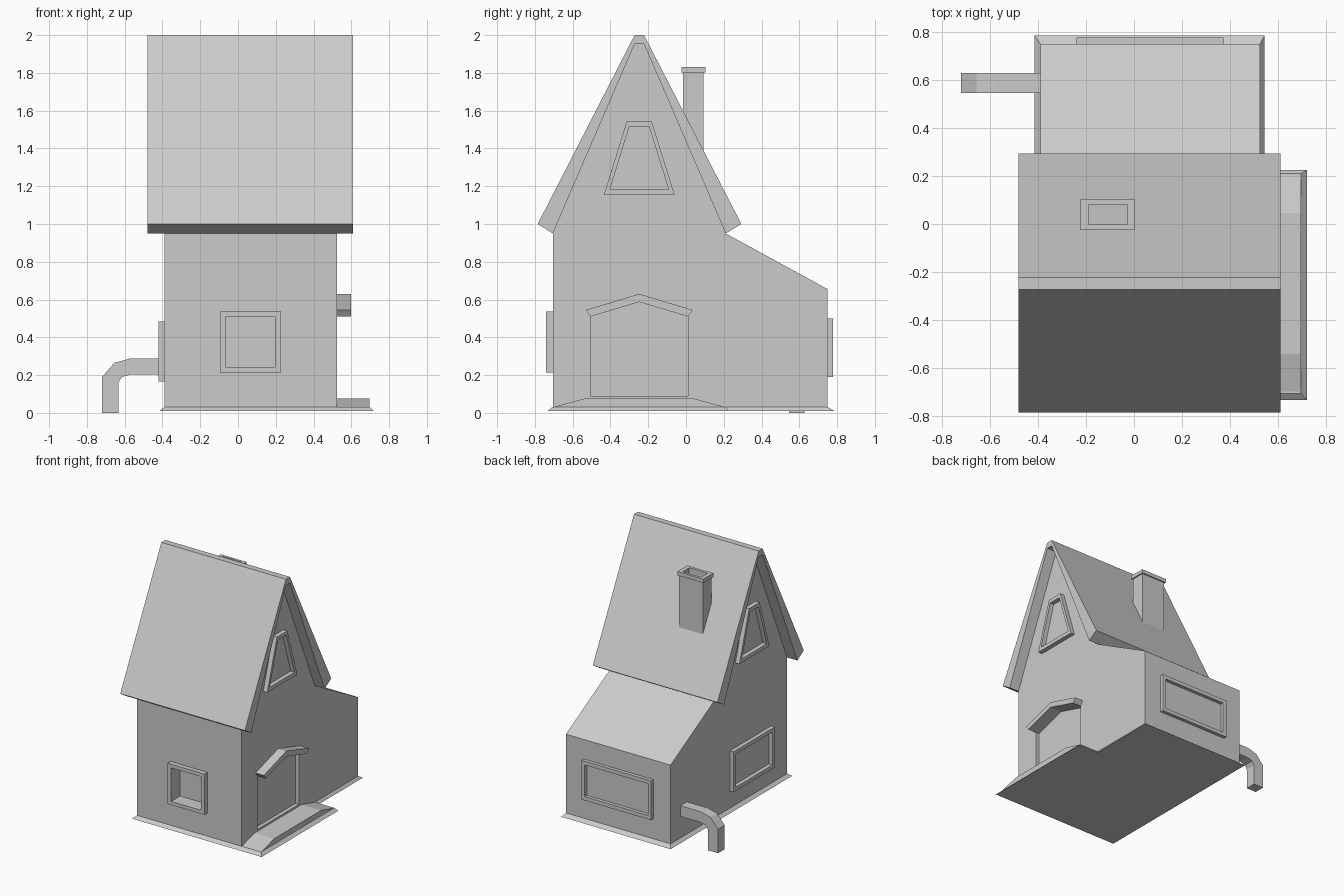
import bpy, bmesh

if "Cube" in bpy.data.objects:
    bpy.data.objects.remove(bpy.data.objects["Cube"])

MAP = {'x': lambda u, v, d: (d, u, v),
       'y': lambda u, v, d: (u, d, v),
       'z': lambda u, v, d: (u, v, d)}


def finish(name, bm):
    bmesh.ops.recalc_face_normals(bm, faces=bm.faces)
    me = bpy.data.meshes.new(name)
    bm.to_mesh(me)
    bm.free()
    ob = bpy.data.objects.new(name, me)
    bpy.context.collection.objects.link(ob)
    return ob


def bridge(bm, a, b):
    n = len(a)
    for i in range(n):
        j = (i + 1) % n
        bm.faces.new((a[i], a[j], b[j], b[i]))


def loft(name, axis, pts0, d0, pts1, d1):
    """Solid between two matching outlines at depths d0 and d1."""
    bm = bmesh.new()
    a, b = [[bm.verts.new(MAP[axis](u, v, d)) for u, v in p]
            for p, d in ((pts0, d0), (pts1, d1))]
    bridge(bm, a, b)
    bm.faces.new(a)
    bm.faces.new(b)
    return finish(name, bm)


def prism(name, axis, pts, d0, d1):
    return loft(name, axis, pts, d0, pts, d1)


def frame(name, axis, outer, inner, d0, d1):
    """Extruded ring between an outer and an inner outline."""
    bm = bmesh.new()
    o0, o1, i1, i0 = [[bm.verts.new(MAP[axis](u, v, d)) for u, v in p]
                      for p, d in ((outer, d0), (outer, d1), (inner, d1), (inner, d0))]
    for a, b in ((o0, o1), (o1, i1), (i1, i0), (i0, o0)):
        bridge(bm, a, b)
    return finish(name, bm)


def rect(u0, u1, v0, v1, inset=0.0):
    u0, u1, v0, v1 = u0 + inset, u1 - inset, v0 + inset, v1 - inset
    return [(u0, v0), (u1, v0), (u1, v1), (u0, v1)]


def cut(target, cutter):
    cutter.hide_render = True
    mod = target.modifiers.new("cut", 'BOOLEAN')
    mod.operation, mod.solver, mod.object = 'DIFFERENCE', 'EXACT', cutter
    bpy.context.view_layer.objects.active = target
    bpy.ops.object.modifier_apply(modifier=mod.name)
    bpy.data.objects.remove(cutter)


# House walls with gable and lean-to, as one side profile
L, R = -0.39, 0.525
walls = prism("walls", 'x', [(-0.705, 0.02), (-0.705, 0.95), (-0.272, 1.952), (-0.222, 1.952),
                             (0.21, 0.95), (0.75, 0.655), (0.75, 0.02)], L, R)

# Recesses for the door and the front window
door = [(-0.505, 0.09), (0.01, 0.09), (0.01, 0.51), (-0.248, 0.587), (-0.505, 0.51)]
cut(walls, prism("door_cutter", 'x', door, R - 0.03, R + 0.1))
cut(walls, prism("window_cutter", 'y', rect(-0.065, 0.197, 0.243, 0.508), -0.8, -0.63))

# Steep roof, overhanging both gables
prism("roof", 'x', [(-0.785, 1.0), (-0.272, 2.0), (-0.222, 2.0), (0.293, 1.0), (0.21, 0.95),
                    (-0.222, 1.952), (-0.272, 1.952), (-0.705, 0.95)], -0.48, 0.61)

# Chimney shaft and cap, open at the top
flue = rect(-0.197, -0.02, -0.008, 0.09, 0.008)
frame("chimney", 'z', rect(-0.212, -0.005, -0.016, 0.092), flue, 1.36, 1.806)
frame("chimney_cap", 'z', rect(-0.223, 0.005, -0.024, 0.102), flue, 1.802, 1.832)

# Window frames
frame("front_window_frame", 'y', rect(-0.095, 0.227, 0.215, 0.537),
      rect(-0.065, 0.197, 0.243, 0.508), -0.742, -0.70)
for name, axis, box, d0, d1 in (
        ("back_window_frame", 'y', (-0.24, 0.372, 0.19, 0.5), 0.745, 0.777),
        ("left_window_frame", 'x', (-0.51, 0.01, 0.165, 0.485), L - 0.032, L + 0.005)):
    frame(name, axis, rect(*box), rect(*box, 0.03), d0, d1)
gable_out = [(-0.435, 1.153), (-0.06, 1.153), (-0.182, 1.545), (-0.313, 1.545)]
gable_in = [(-0.403, 1.183), (-0.092, 1.183), (-0.195, 1.515), (-0.3, 1.515)]
frame("right_gable_window_frame", 'x', gable_out, gable_in, R - 0.005, R + 0.035)
frame("left_gable_window_frame", 'x', gable_out, gable_in, L - 0.035, L + 0.005)

# Canopy above the door
prism("door_canopy", 'x', [(-0.53, 0.545), (-0.248, 0.63), (0.035, 0.545), (0.01, 0.51),
                           (-0.248, 0.587), (-0.505, 0.51)], R - 0.03, 0.597)

# Flared plinth around walls and step
low = [(-0.415, -0.733), (0.72, -0.733), (0.72, 0.225), (0.543, 0.225), (0.543, 0.785), (-0.415, 0.785)]
top = [(L, -0.705), (0.695, -0.705), (0.695, 0.21), (R, 0.21), (R, 0.75), (L, 0.75)]
loft("plinth", 'z', low, 0.01, top, 0.032)

# Doorstep with ramped ends
prism("doorstep", 'x', [(-0.705, 0.03), (-0.54, 0.075), (0.045, 0.075), (0.21, 0.03)], R - 0.01, 0.695)

# Bent drain pipe on the left side
prism("drain_pipe", 'y', [(L + 0.02, 0.287), (-0.575, 0.287), (-0.655, 0.265), (-0.72, 0.19),
                          (-0.72, 0.0), (-0.633, 0.0), (-0.633, 0.16), (-0.615, 0.19),
                          (-0.57, 0.203), (L + 0.02, 0.203)], 0.545, 0.628)
